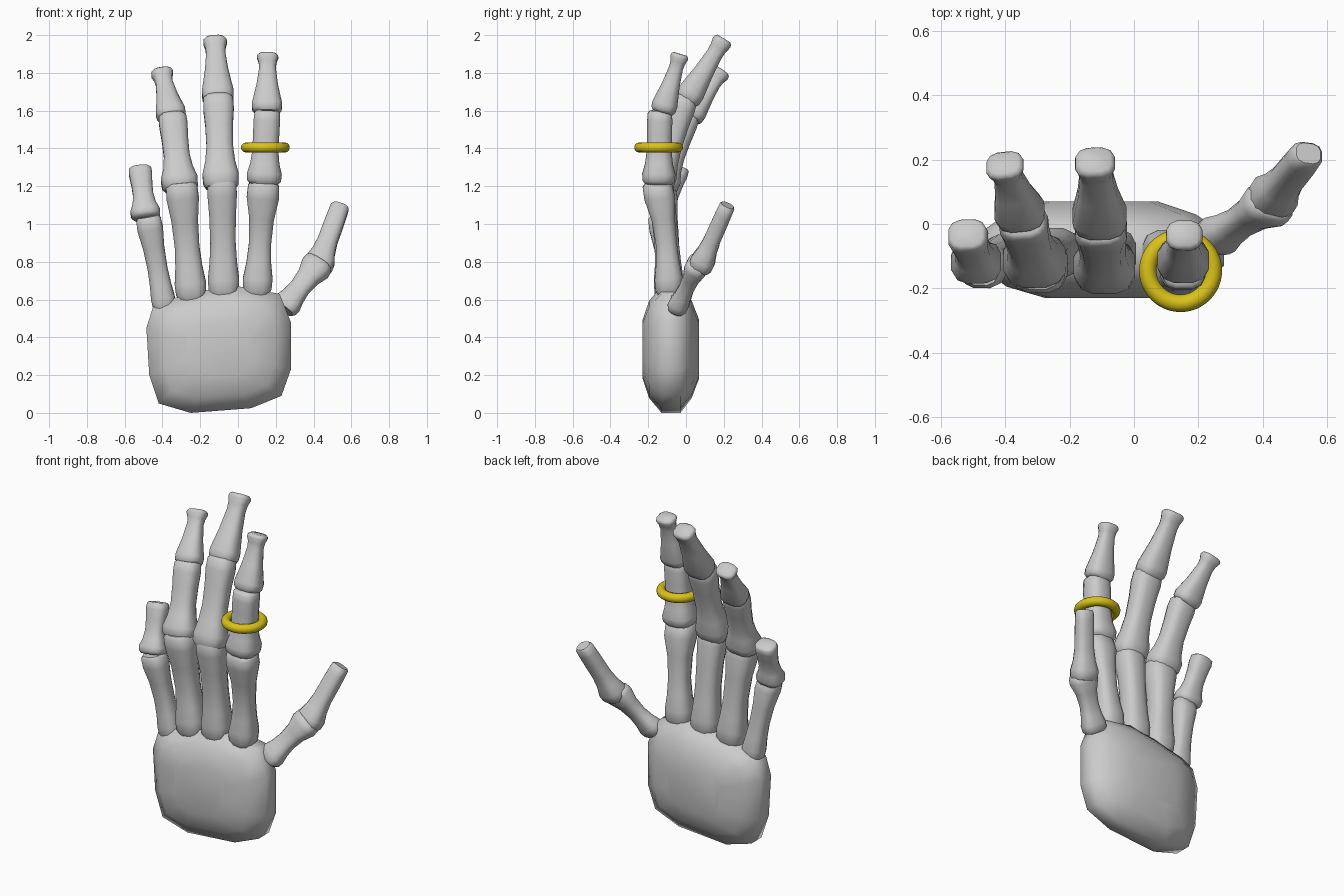
import bpy
import bmesh
import math
from mathutils import Vector

default_cube = bpy.data.objects.get("Cube")
if default_cube:
    bpy.data.objects.remove(default_cube, do_unlink=True)


def make_material(name, colour):
    material = bpy.data.materials.new(name)
    material.use_nodes = True
    material.diffuse_color = colour
    material.node_tree.nodes["Principled BSDF"].inputs["Base Color"].default_value = colour
    return material


bone_grey = make_material("bone grey", (0.6, 0.6, 0.6, 1))
ring_gold = make_material("ring gold", (0.7, 0.54, 0.01, 1))


def finish(obj, material, angle):
    obj.data.materials.append(material)
    bpy.ops.object.select_all(action="DESELECT")
    obj.select_set(True)
    bpy.context.view_layer.objects.active = obj
    bpy.ops.object.shade_smooth_by_angle(angle=math.radians(angle))


def loft(name, rings, angle):
    """Skin a list of equal-length closed rings and cap both ends."""
    bm = bmesh.new()
    loops = [[bm.verts.new(point) for point in ring] for ring in rings]
    count = len(loops[0])
    for lower, upper in zip(loops, loops[1:]):
        for i in range(count):
            j = (i + 1) % count
            bm.faces.new((lower[i], lower[j], upper[j], upper[i]))
    bm.faces.new(loops[0])
    bm.faces.new(loops[-1])
    bmesh.ops.recalc_face_normals(bm, faces=bm.faces)
    mesh = bpy.data.meshes.new(name)
    bm.to_mesh(mesh)
    bm.free()
    obj = bpy.data.objects.new(name, mesh)
    bpy.context.collection.objects.link(obj)
    finish(obj, bone_grey, angle)
    return obj


def rounded(value):
    """Push a circle coordinate outwards towards a rounded square."""
    return math.copysign(abs(value) ** 0.72, value)


def bone(name, base, tip, radii, waist=0.45, bow=0.0, depth=0.95, sides=12):
    """Knobbly bone: radii are half widths at the base, waist and tip."""
    base, tip = Vector(base), Vector(tip)
    axis = (tip - base).normalized()
    across = (Vector((1, 0, 0)) - axis * axis.x).normalized()
    through = axis.cross(across)
    wide, thin, end = radii
    profile = [
        (0, wide * 0.8), (0.05, wide * 0.97), (0.14, wide),
        (waist * 0.62, thin + (wide - thin) * 0.35),
        (waist, thin), (waist + (1 - waist) * 0.4, thin + (end - thin) * 0.25),
        (waist + (1 - waist) * 0.75, end), (0.97, end * 0.96), (1, end * 0.78),
    ]
    rings = []
    for t, radius in profile:
        centre = base.lerp(tip, t) + through * bow * math.sin(math.pi * t)
        ring = []
        for i in range(sides):
            a = math.tau * (i + 0.5) / sides
            ring.append(centre + across * rounded(math.cos(a)) * radius
                        + through * rounded(math.sin(a)) * radius * depth)
        rings.append(ring)
    return loft(name, rings, 50)


# Palm: one outline, layered front to back with shrunken faces
outline = [(-0.25, 0.0), (0.07, 0.025), (0.23, 0.09), (0.28, 0.23), (0.28, 0.48),
           (0.22, 0.63), (0.0, 0.67), (-0.18, 0.645), (-0.37, 0.6),
           (-0.45, 0.56), (-0.485, 0.45), (-0.47, 0.2), (-0.42, 0.05)]
layers = [(-0.23, 0.46), (-0.195, 0.77), (-0.13, 1), (-0.03, 1), (0.03, 0.77), (0.07, 0.46)]
mid_x, mid_z = -0.1, 0.34
loft("palm", [[(mid_x + (x - mid_x) * s, y, mid_z + (z - mid_z) * s)
               for x, z in outline] for y, s in layers], 60)

# Index finger
bone("index_lower_bone", (0.1, -0.09, 0.63), (0.137, -0.155, 1.22), (0.08, 0.06, 0.088), bow=0.015)
bone("index_middle_bone", (0.137, -0.145, 1.21), (0.155, -0.138, 1.6), (0.095, 0.071, 0.072))
bone("index_tip_bone", (0.153, -0.125, 1.59), (0.157, -0.03, 1.9), (0.082, 0.045, 0.058),
     waist=0.76, depth=0.85)

# Middle finger
bone("long_lower_bone", (-0.075, -0.09, 0.62), (-0.085, -0.15, 1.24), (0.085, 0.069, 0.08), bow=0.015)
bone("long_middle_bone", (-0.09, -0.15, 1.19), (-0.105, 0.0, 1.68), (0.098, 0.072, 0.083), depth=0.85)
bone("long_tip_bone", (-0.105, 0.0, 1.65), (-0.122, 0.2, 1.98), (0.086, 0.052, 0.064),
     waist=0.76, depth=0.85)

# Ring finger
bone("third_lower_bone", (-0.245, -0.09, 0.6), (-0.3, -0.14, 1.22), (0.085, 0.067, 0.088), bow=0.015)
bone("third_middle_bone", (-0.305, -0.13, 1.18), (-0.348, 0.015, 1.58), (0.1, 0.07, 0.077), depth=0.85)
bone("third_tip_bone", (-0.35, 0.02, 1.56), (-0.405, 0.19, 1.81), (0.08, 0.046, 0.06),
     waist=0.74, depth=0.85)

# Little finger
bone("little_lower_bone", (-0.385, -0.09, 0.54), (-0.477, -0.14, 1.04), (0.065, 0.054, 0.07), bow=0.01)
bone("little_tip_bone", (-0.487, -0.13, 1.03), (-0.52, -0.03, 1.3), (0.08, 0.055, 0.063), depth=0.85)

# Thumb
bone("thumb_lower_bone", (0.24, -0.05, 0.55), (0.435, 0.07, 0.8), (0.073, 0.055, 0.083), depth=0.75)
bone("thumb_tip_bone", (0.42, 0.07, 0.76), (0.543, 0.22, 1.1), (0.078, 0.054, 0.052), depth=0.85)

# Finger ring
bpy.ops.mesh.primitive_torus_add(location=(0.145, -0.145, 1.405), major_radius=0.102,
                                 minor_radius=0.027, major_segments=48, minor_segments=12)
finger_ring = bpy.context.object
finger_ring.name = "finger_ring"
finish(finger_ring, ring_gold, 60)
